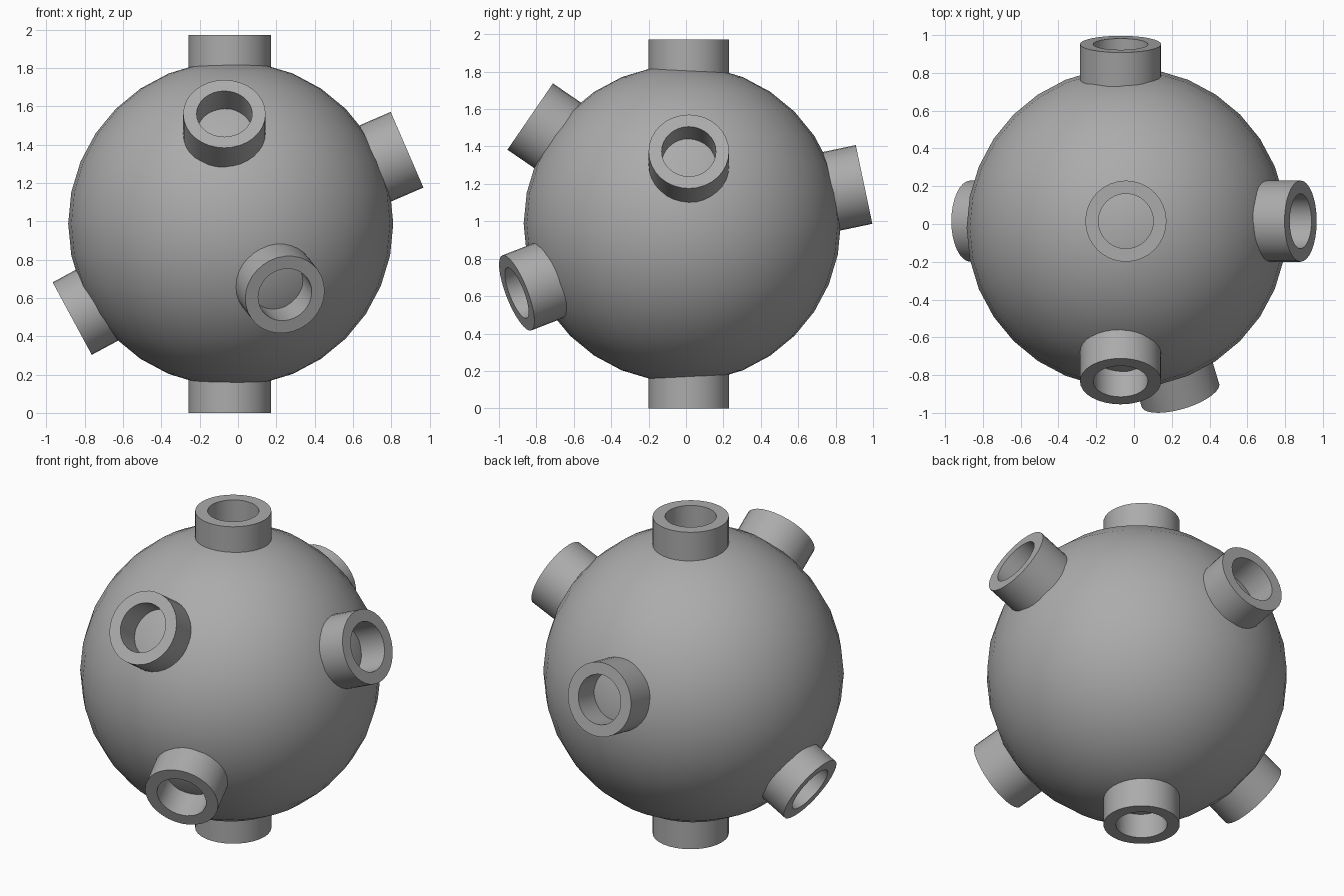
import bpy, bmesh
from mathutils import Vector

if "Cube" in bpy.data.objects:
    bpy.data.objects.remove(bpy.data.objects["Cube"])

OUTER, INNER, LENGTH, SIDES = 0.215, 0.145, 0.25, 32

# Dark grey for every part
grey = bpy.data.materials.new("dark_grey")
grey.diffuse_color = (0.41, 0.41, 0.41, 1)
grey.use_nodes = True
grey.node_tree.nodes["Principled BSDF"].inputs["Base Color"].default_value = grey.diffuse_color


def finish(obj):
    obj.data.materials.append(grey)
    bpy.ops.object.select_all(action='DESELECT')
    obj.select_set(True)
    bpy.context.view_layer.objects.active = obj
    bpy.ops.object.shade_smooth_by_angle()


def tube(name, end, direction):
    """Open pipe whose mouth is centred on end; its root sinks into the ball."""
    bm = bmesh.new()
    rings = []
    for r, z in ((OUTER, -LENGTH), (OUTER, 0), (INNER, 0), (INNER, -LENGTH)):
        ring = bmesh.ops.create_circle(bm, segments=SIDES, radius=r)["verts"]
        for v in ring:
            v.co.z = z
        rings.append(ring)
    for k in range(4):
        a, b = rings[k], rings[(k + 1) % 4]
        for i in range(SIDES):
            j = (i + 1) % SIDES
            bm.faces.new((a[i], a[j], b[j], b[i]))
    bmesh.ops.recalc_face_normals(bm, faces=bm.faces)
    mesh = bpy.data.meshes.new(name)
    bm.to_mesh(mesh)
    bm.free()
    obj = bpy.data.objects.new(name, mesh)
    bpy.context.collection.objects.link(obj)
    obj.location = end
    obj.rotation_mode = 'QUATERNION'
    obj.rotation_quaternion = Vector((0, 0, 1)).rotation_difference(Vector(direction).normalized())
    finish(obj)


# Ball body
bpy.ops.mesh.primitive_uv_sphere_add(segments=32, ring_count=16, radius=0.848,
                                     location=(-0.038, -0.02, 0.987))
ball = bpy.context.object
ball.name = "ball_body"
finish(ball)

# Pipe stubs: mouth centre and facing direction
tube("top_pipe", (-0.043, 0.015, 1.972), (0, 0, 1))
tube("bottom_pipe", (-0.043, 0.015, 0), (0, 0, -1))
tube("right_pipe", (0.882, 0.015, 1.373), (0.918, 0, 0.397))
tube("left_pipe", (-0.865, 0.015, 0.492), (-0.88, 0, -0.475))
tube("front_upper_pipe", (-0.071, -0.833, 1.56), (0, -0.824, 0.566))
tube("back_pipe", (-0.071, 0.952, 1.197), (0, 0.979, 0.206))
tube("front_lower_pipe", (0.245, -0.905, 0.617), (0.27, -0.9, -0.35))
